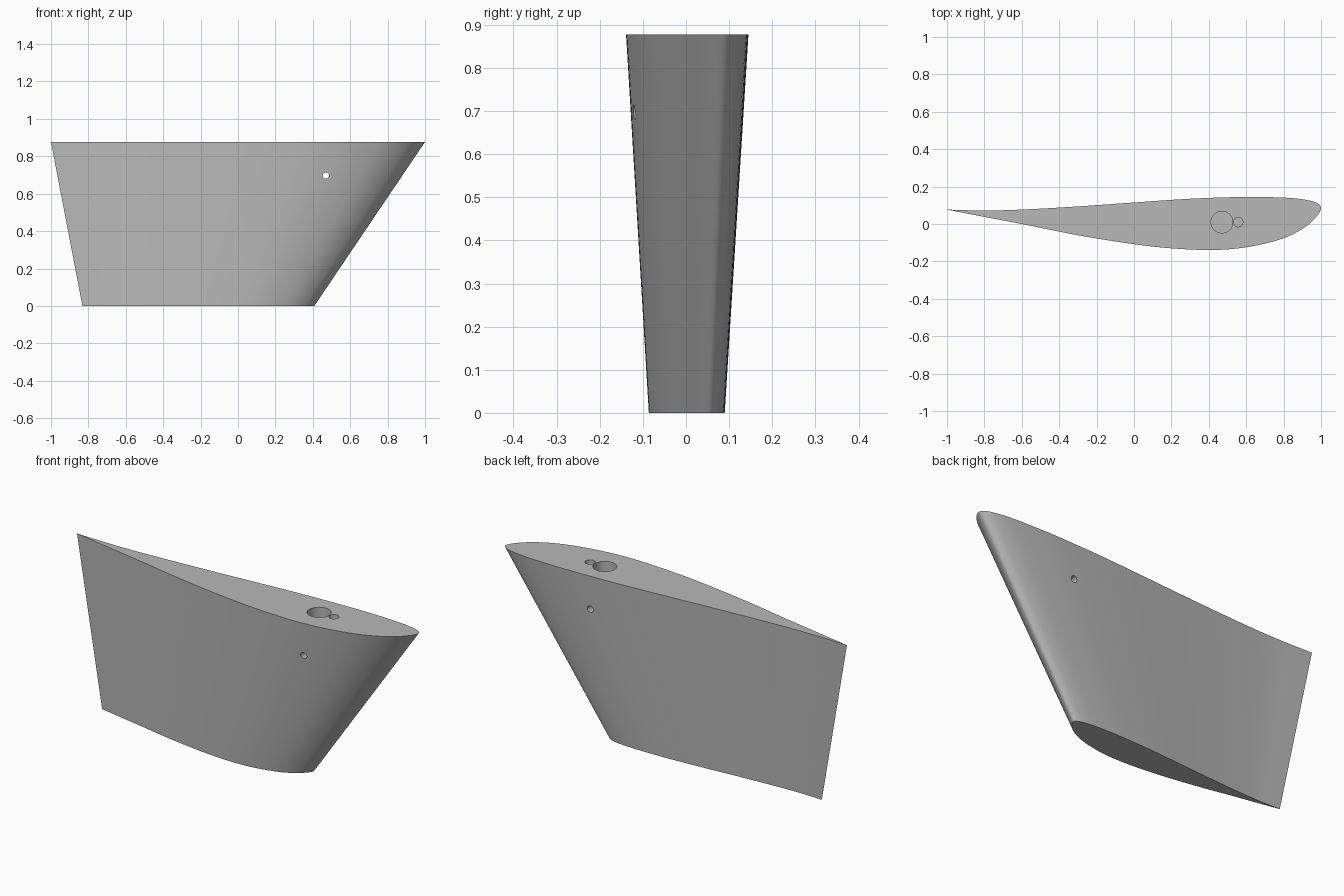
import bpy, bmesh, math
from mathutils import Vector, geometry

cube = bpy.data.objects.get("Cube")
if cube:
    bpy.data.objects.remove(cube, do_unlink=True)

HEIGHT = 0.877
ROOT_SCALE, ROOT_SHIFT = 0.62, -0.212

grey = bpy.data.materials.new("plain grey")
grey.use_nodes = True
grey.diffuse_color = (0.48, 0.48, 0.48, 1)
grey.node_tree.nodes["Principled BSDF"].inputs["Base Color"].default_value = (0.48, 0.48, 0.48, 1)

# Foil section: tail, lower side, nose, upper side, tail
section = [Vector(p) for p in [
    (-1, .077), (-.8, .038), (-.6, 0), (-.3, -.06), (0, -.108), (.2, -.13), (.4, -.139),
    (.55, -.131), (.7, -.105), (.82, -.068), (.92, -.013), (.98, .045), (1, .085),
    (.985, .108), (.94, .125), (.85, .138), (.7, .144), (.55, .144), (.3, .135),
    (0, .115), (-.3, .094), (-.6, .077), (-.8, .072), (-1, .077)]]


def smooth_path(pts, steps=5):
    """Curve through the points, one Bezier span per pair."""
    last = len(pts) - 1
    tangents = [(pts[min(i + 1, last)] - pts[max(i - 1, 0)]).normalized() for i in range(last + 1)]
    path = []
    for i in range(last):
        a, b = pts[i], pts[i + 1]
        reach = (b - a).length / 3
        path += geometry.interpolate_bezier(a, a + tangents[i] * reach,
                                            b - tangents[i + 1] * reach, b, steps + 1)[:-1]
    return path


def finish(bm, name):
    bmesh.ops.recalc_face_normals(bm, faces=bm.faces)
    mesh = bpy.data.meshes.new(name)
    bm.to_mesh(mesh)
    bm.free()
    mesh.materials.append(grey)
    obj = bpy.data.objects.new(name, mesh)
    bpy.context.collection.objects.link(obj)
    return obj


# Swept, tapered fin between a small lower section and a large upper one
bm = bmesh.new()
outline = smooth_path(section)
lower = [bm.verts.new((p.x * ROOT_SCALE + ROOT_SHIFT, p.y * ROOT_SCALE, 0)) for p in outline]
upper = [bm.verts.new((p.x, p.y, HEIGHT)) for p in outline]
bm.faces.new(lower[::-1])
bm.faces.new(upper)
for i in range(len(outline)):
    j = (i + 1) % len(outline)
    bm.faces.new((lower[i], lower[j], upper[j], upper[i]))
fin = finish(bm, "fin")


def drill(name, radius, depth, location, tilt=0):
    """Cut a round hole centred on the location."""
    bm = bmesh.new()
    bmesh.ops.create_cone(bm, cap_ends=True, segments=40, radius1=radius, radius2=radius, depth=depth)
    cutter = finish(bm, name)
    cutter.location = location
    cutter.rotation_euler.x = tilt
    cutter.hide_render = True
    cutter.hide_set(True)
    cutter.display_type = 'WIRE'
    mod = fin.modifiers.new(name, 'BOOLEAN')
    mod.operation = 'DIFFERENCE'
    mod.solver = 'EXACT'
    mod.object = cutter
    return cutter


# Shaft socket, locating pin hole and cross pin hole
cutters = [
    drill("shaft_socket_cutter", 0.058, 0.7, (0.47, 0.01, HEIGHT)),
    drill("locating_hole_cutter", 0.025, 0.3, (0.557, 0.01, HEIGHT)),
    drill("cross_pin_cutter", 0.017, 1, (0.47, 0, 0.697), math.pi / 2),
]

# Bake the holes, then drop the cutters
bpy.context.view_layer.update()
baked = bpy.data.meshes.new_from_object(fin.evaluated_get(bpy.context.evaluated_depsgraph_get()))
fin.modifiers.clear()
fin.data = baked
for cutter in cutters:
    bpy.data.objects.remove(cutter, do_unlink=True)

bpy.ops.object.select_all(action='DESELECT')
fin.select_set(True)
bpy.context.view_layer.objects.active = fin
bpy.ops.object.shade_smooth_by_angle(angle=math.radians(30))
